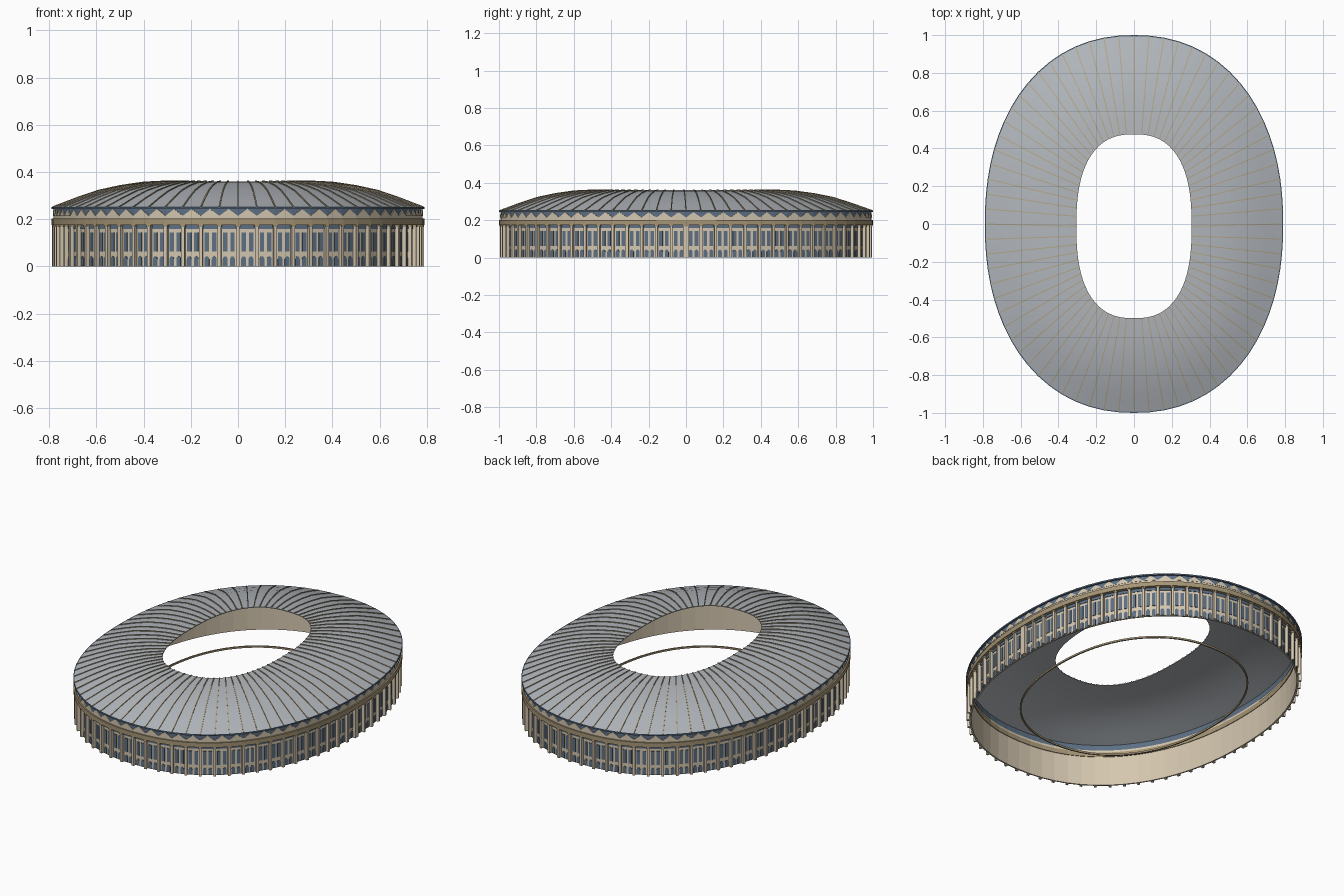
import bpy, bmesh, math
from mathutils import Vector

if "Cube" in bpy.data.objects:
    bpy.data.objects.remove(bpy.data.objects["Cube"], do_unlink=True)


def material(name, rgb):
    m = bpy.data.materials.new(name)
    m.use_nodes = True
    m.diffuse_color = (*rgb, 1)
    bsdf = m.node_tree.nodes["Principled BSDF"]
    bsdf.inputs["Base Color"].default_value = (*rgb, 1)
    bsdf.inputs["Roughness"].default_value = 0.8
    return m


STONE = material("pale stone", (0.66, 0.57, 0.43))
TRIM = material("brown stone", (0.38, 0.30, 0.18))
GLASS = material("blue glass", (0.11, 0.16, 0.23))
ROOF = material("grey roof", (0.44, 0.47, 0.50))
RIB = material("sand ribs", (0.45, 0.38, 0.25))
BAYS = 72


def oval(t, a, b, n, cy=0.0):
    c, s = math.cos(t), math.sin(t)
    return Vector((math.copysign(a * abs(c) ** (2 / n), c),
                   math.copysign(b * abs(s) ** (2 / n), s) + cy, 0))


# Evenly spaced bay corners around the outer oval, with outward normals
FINE = 7200
fine = [oval(2 * math.pi * k / FINE, 0.79, 1.0, 2.2) for k in range(FINE + 1)]
total = sum((fine[k + 1] - fine[k]).length for k in range(FINE))
params, run = [], 0.0
for k in range(FINE):
    if len(params) < BAYS and run >= total * len(params) / BAYS - 1e-6:
        params.append(2 * math.pi * k / FINE)
    run += (fine[k + 1] - fine[k]).length
outer = [oval(t, 0.79, 1.0, 2.2) for t in params]
inner = [oval(t, 0.305, 0.487, 2.5, -0.012) for t in params]
normals = []
for i in range(BAYS):
    d = (outer[(i + 1) % BAYS] - outer[i - 1]).normalized()
    normals.append(Vector((d.y, -d.x, 0)))


def edge(i, depth, z=0.0):
    """Bay corner i, moved inward by depth."""
    i %= BAYS
    return outer[i] - normals[i] * depth + Vector((0, 0, z))


def bay_point(i, u, depth, z):
    return edge(i, depth, z).lerp(edge(i + 1, depth, z), u)


def finish(bm, name, mat):
    bmesh.ops.recalc_face_normals(bm, faces=bm.faces)
    me = bpy.data.meshes.new(name)
    bm.to_mesh(me)
    bm.free()
    me.materials.append(mat)
    ob = bpy.data.objects.new(name, me)
    bpy.context.collection.objects.link(ob)
    return ob


def sweep(name, mat, rows, closed=True):
    """Skin rows of points that each run around the whole oval."""
    bm = bmesh.new()
    vs = [[bm.verts.new(p) for p in row] for row in rows]
    for r in range(len(vs) if closed else len(vs) - 1):
        a, b = vs[r], vs[(r + 1) % len(vs)]
        for i in range(BAYS):
            j = (i + 1) % BAYS
            bm.faces.new((a[i], a[j], b[j], b[i]))
    return finish(bm, name, mat)


def band(name, mat, out, back, low, high):
    section = ((out, low), (out, high), (back, high), (back, low))
    return sweep(name, mat, [[edge(i, d, z) for i in range(BAYS)] for d, z in section])


def prism(bm, i, shape, out, back):
    """Extrude a (u, z) outline on bay i between two depths."""
    front = [bm.verts.new(bay_point(i, u, out, z)) for u, z in shape]
    rear = [bm.verts.new(bay_point(i, u, back, z)) for u, z in shape]
    bm.faces.new(front)
    bm.faces.new(rear[::-1])
    for k in range(len(shape)):
        j = (k + 1) % len(shape)
        bm.faces.new((front[j], front[k], rear[k], rear[j]))


def rect(u0, u1, z0, z1):
    return [(u0, z0), (u1, z0), (u1, z1), (u0, z1)]


def arch(mid, half, z0, spring, rise):
    top = [(mid + half * math.cos(k * math.pi / 6), spring + rise * math.sin(k * math.pi / 6))
           for k in range(7)]
    return [(mid - half, z0), (mid + half, z0)] + top


def repeat(name, mat, shapes, out, back):
    bm = bmesh.new()
    for i in range(BAYS):
        for shape in shapes:
            prism(bm, i, shape, out, back)
    return finish(bm, name, mat)


# Outer wall with its stacked bands
band("wall", STONE, 0.022, 0.03, 0, 0.178)
band("frieze_glass", GLASS, 0.019, 0.023, 0.158, 0.176)
band("cornice", TRIM, 0.0, 0.034, 0.175, 0.202)
band("upper_wall", STONE, 0.008, 0.03, 0.202, 0.216)
band("clerestory_glass", GLASS, 0.01, 0.026, 0.214, 0.25)

# Repeating bay details
repeat("columns", STONE, [rect(-0.09, 0.09, 0, 0.175)], 0.005, 0.024)
repeat("column_capitals", TRIM, [rect(-0.13, 0.13, 0.166, 0.176)], 0.003, 0.024)
repeat("tall_windows", GLASS, [rect(0.18, 0.42, 0.062, 0.143), rect(0.58, 0.82, 0.062, 0.143)],
       0.019, 0.023)
repeat("arched_doors", GLASS, [arch(0.3, 0.13, 0.002, 0.03, 0.013),
                               arch(0.7, 0.13, 0.002, 0.03, 0.013)], 0.019, 0.023)
repeat("zigzag_gables", STONE, [[(0.0, 0.214), (1.0, 0.214), (0.5, 0.243)]], 0.006, 0.011)

# Wide pilasters on the long axis sides
bm = bmesh.new()
for i in (0, BAYS // 2):
    prism(bm, i, rect(-0.2, 0.2, 0, 0.175), 0.003, 0.024)
finish(bm, "side_pilasters", STONE)

# Curved roof sheet with an oval opening
PROFILE = [(0, 0.25), (0.1, 0.268), (0.2, 0.287), (0.4, 0.32), (0.6, 0.341), (0.8, 0.355), (1, 0.36)]


def roof_point(i, t, z):
    p = edge(i, 0.003).lerp(inner[i % BAYS], t)
    p.z = z
    return p


top = [[roof_point(i, t, z) for i in range(BAYS)] for t, z in PROFILE]
under = [[roof_point(i, t, z - 0.004) for i in range(BAYS)] for t, z in reversed(PROFILE)]
roof = sweep("roof", ROOF, top + under)
band("roof_edge", GLASS, 0.0, 0.012, 0.243, 0.251)

# Raised ribs following the roof curve
bm = bmesh.new()
for i in range(BAYS):
    n = normals[i]
    across = Vector((-n.y, n.x, 0)) * 0.0028
    loops = []
    for t, z in PROFILE:
        p = roof_point(i, t, z)
        lift = Vector((0, 0, 0.004))
        loops.append([bm.verts.new(q) for q in (p - across, p - across + lift,
                                                p + across + lift, p + across)])
    for a, b in zip(loops, loops[1:]):
        for k in range(4):
            bm.faces.new((a[k], a[(k + 1) % 4], b[(k + 1) % 4], b[k]))
    bm.faces.new(loops[0])
    bm.faces.new(loops[-1][::-1])
finish(bm, "roof_ribs", RIB)

# Thin oval rail inside, near the ground
rail = [[oval(t, 0.53 + w, 0.67 + w, 2.2) + Vector((0, 0, z)) for t in params]
        for w, z in ((0, 0.025), (0.008, 0.025), (0.008, 0.035), (0, 0.035))]
sweep("inner_rail", TRIM, rail)

# Smooth only the gentle roof curve
bpy.ops.object.select_all(action="DESELECT")
bpy.context.view_layer.objects.active = roof
roof.select_set(True)
bpy.ops.object.shade_smooth_by_angle(angle=math.radians(30))
